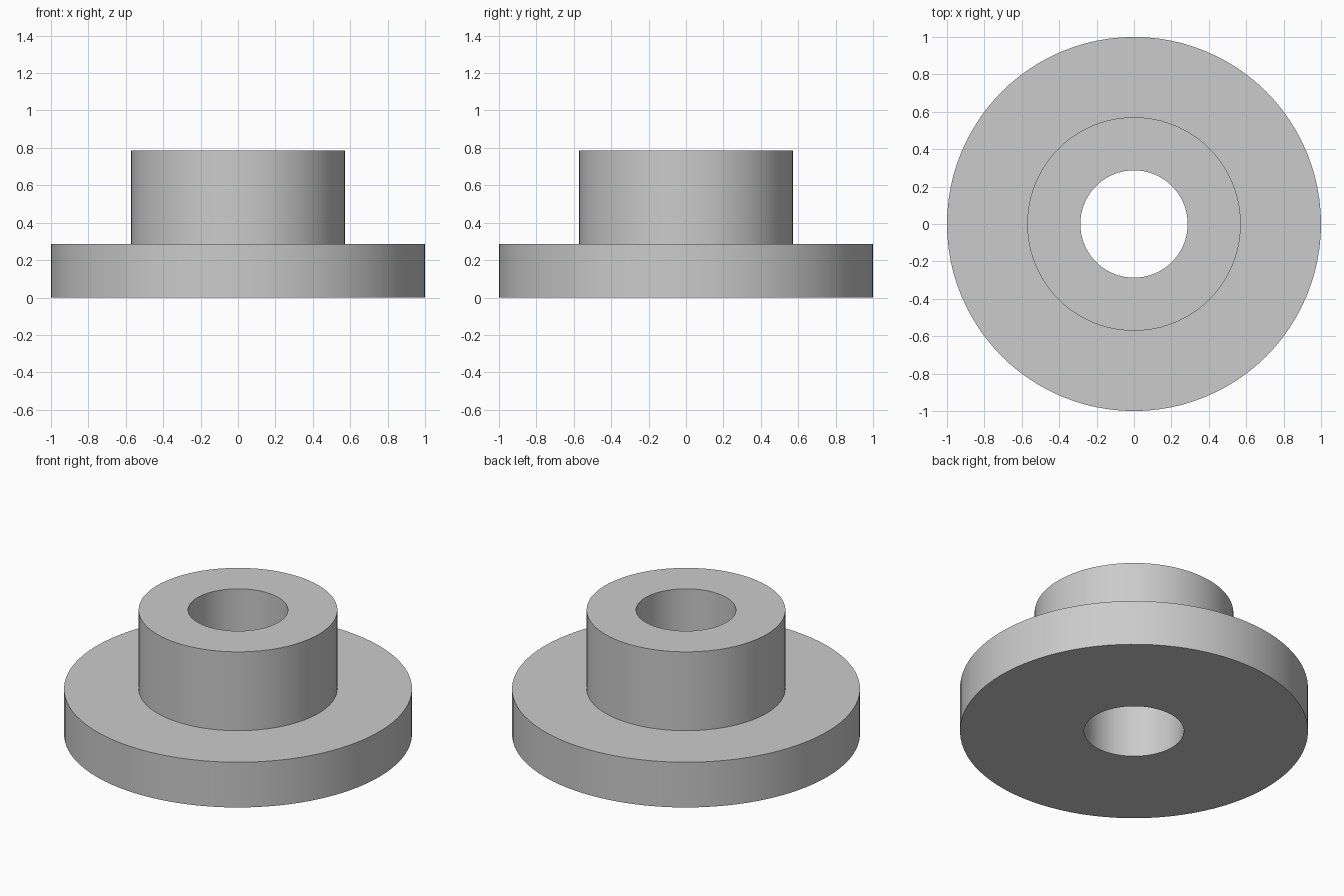
import bpy, bmesh, math

if "Cube" in bpy.data.objects:
    bpy.data.objects.remove(bpy.data.objects["Cube"])

SEGMENTS = 96

# Single plain grey
grey = bpy.data.materials.new("plain_grey")
grey.diffuse_color = (0.6, 0.6, 0.6, 1)
grey.use_nodes = True
grey.node_tree.nodes["Principled BSDF"].inputs["Base Color"].default_value = grey.diffuse_color

# Half section (radius, height): wide flange, narrower hub, through bore
profile = [(0.287, 0), (1.0, 0), (1.0, 0.287),
           (0.571, 0.287), (0.571, 0.787), (0.287, 0.787)]

# Revolve the closed section around z
bm = bmesh.new()
verts = [bm.verts.new((r, 0, z)) for r, z in profile]
edges = [bm.edges.new((verts[i], verts[(i + 1) % len(verts)]))
         for i in range(len(verts))]
bmesh.ops.spin(bm, geom=verts + edges, cent=(0, 0, 0), axis=(0, 0, 1),
               angle=math.tau, steps=SEGMENTS, use_merge=True)
bmesh.ops.remove_doubles(bm, verts=bm.verts, dist=1e-5)
bmesh.ops.recalc_face_normals(bm, faces=bm.faces)

mesh = bpy.data.meshes.new("flanged_bushing")
bm.to_mesh(mesh)
bm.free()
mesh.materials.append(grey)
bushing = bpy.data.objects.new("flanged_bushing", mesh)
bpy.context.collection.objects.link(bushing)

# Round walls smooth, rims sharp
bpy.context.view_layer.objects.active = bushing
bushing.select_set(True)
bpy.ops.object.shade_smooth_by_angle(angle=math.radians(30))
